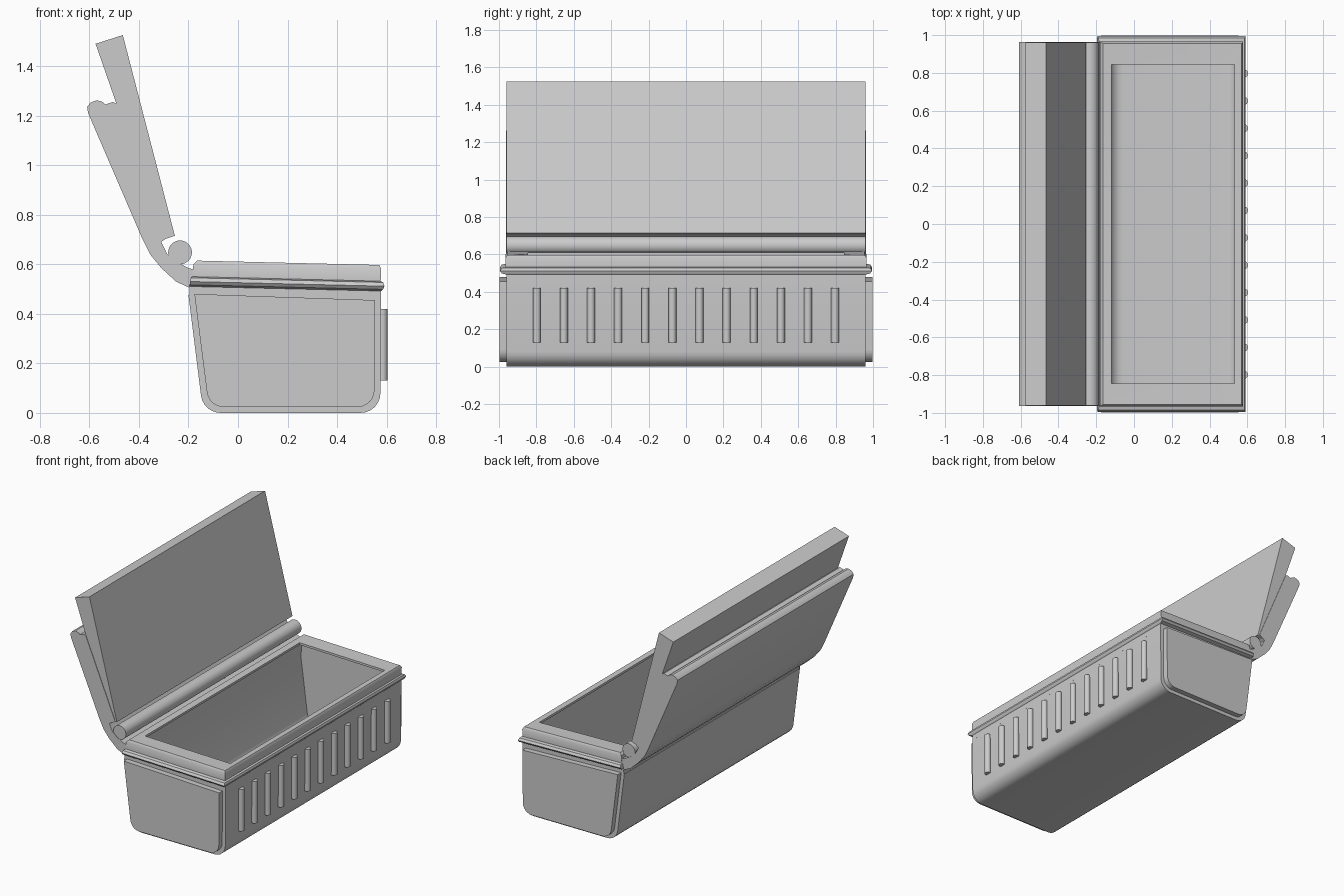
import bpy, bmesh, math

cube = bpy.data.objects.get("Cube")
if cube:
    bpy.data.objects.remove(cube, do_unlink=True)

grey = bpy.data.materials.new("plain_grey")
grey.use_nodes = True
grey.diffuse_color = (0.6, 0.6, 0.6, 1)
grey.node_tree.nodes["Principled BSDF"].inputs["Base Color"].default_value = (0.6, 0.6, 0.6, 1)


def finish(name, bm):
    bmesh.ops.recalc_face_normals(bm, faces=bm.faces)
    mesh = bpy.data.meshes.new(name)
    bm.to_mesh(mesh)
    bm.free()
    obj = bpy.data.objects.new(name, mesh)
    bpy.context.collection.objects.link(obj)
    mesh.materials.append(grey)
    bpy.ops.object.select_all(action='DESELECT')
    obj.select_set(True)
    bpy.context.view_layer.objects.active = obj
    bpy.ops.object.shade_smooth_by_angle(angle=math.radians(35))


def loft(name, loops, closed=False):
    """Skin a series of equal-length point loops, capped or joined end to end."""
    bm = bmesh.new()
    rings = [[bm.verts.new(p) for p in loop] for loop in loops]
    pairs = list(zip(rings, rings[1:]))
    if closed:
        pairs.append((rings[-1], rings[0]))
    else:
        bm.faces.new(rings[0])
        bm.faces.new(rings[-1])
    for a, b in pairs:
        for i in range(len(a)):
            j = (i + 1) % len(a)
            bm.faces.new((a[i], a[j], b[j], b[i]))
    finish(name, bm)


def prism(name, profile, y0, y1):
    loft(name, [[(x, y, z) for x, z in profile] for y in (y0, y1)])


def tub_profile(inset, top_left, top_right):
    """Tapered tub section with rounded lower corners."""
    pts = [(-0.2 + inset, top_left)]
    r = 0.08 - inset * 0.5
    for cx, start, end in ((-0.15 + inset + r, 188, 270), (0.575 - inset - r, 270, 360)):
        for i in range(7):
            a = math.radians(start + (end - start) * i / 6)
            pts.append((cx + r * math.cos(a), inset + r + r * math.sin(a)))
    pts.append((0.578 - inset, top_right))
    return pts


# Hollow tub: a thin U-shaped shell closed by an end wall at each side
outer = tub_profile(0, 0.475, 0.465)
inner = tub_profile(0.022, 0.475, 0.465)
prism("tub_shell", outer + inner[::-1], -0.96, 0.96)
for side, name in ((-1, "front"), (1, "back")):
    prism(name + "_end_wall", outer, side * 0.94, side * 0.96)
    # Raised panel on the end
    prism(name + "_end_panel", tub_profile(0.024, 0.48, 0.455), side * 0.95, side * 0.997)

# Rim ring with a half-round bead and an inward lip: (left x, right x, half depth, z)
sections = [
    (-0.197, 0.578, 0.96, 0.455), (-0.195, 0.578, 0.96, 0.51),
    (-0.195, 0.586, 0.985, 0.517), (-0.193, 0.591, 0.995, 0.53),
    (-0.19, 0.586, 0.985, 0.545), (-0.185, 0.576, 0.965, 0.55),
    (-0.18, 0.578, 0.965, 0.60), (-0.165, 0.57, 0.955, 0.615),
    (-0.12, 0.532, 0.845, 0.612), (-0.12, 0.532, 0.845, 0.597),
    (-0.165, 0.55, 0.94, 0.585), (-0.178, 0.555, 0.94, 0.455),
]


def tilt(x, z):
    return z - 0.018 * (x + 0.18) / 0.75 if z > 0.5 else z


loft("rim", [[(x, y, tilt(x, z)) for x, y in ((a, -d), (b, -d), (b, d), (a, d))]
             for a, b, d, z in sections], closed=True)

# Curved hinge strip running up into the lower lid flap
prism("lid_flap", [
    (-0.185, 0.50), (-0.25, 0.53), (-0.31, 0.585), (-0.355, 0.64), (-0.385, 0.70),
    (-0.605, 1.21), (-0.609, 1.235), (-0.595, 1.253), (-0.57, 1.262), (-0.545, 1.255),
    (-0.535, 1.245), (-0.505, 1.255), (-0.49, 1.248), (-0.268, 0.72), (-0.31, 0.69),
    (-0.285, 0.64), (-0.25, 0.61), (-0.2, 0.585), (-0.17, 0.575)], -0.963, 0.963)

# Wedge-shaped upper lid panel
prism("lid_panel", [(-0.575, 1.49), (-0.465, 1.525), (-0.255, 0.715), (-0.30, 0.70)],
      -0.96, 0.96)


def circle(cx, cy, r, n):
    return [(cx + r * math.cos(math.tau * i / n), cy + r * math.sin(math.tau * i / n))
            for i in range(n)]


# Hinge rod
prism("hinge_rod", circle(-0.234, 0.648, 0.048, 32), -0.96, 0.96)

# Row of upright half-round ribs
for k in range(12):
    ring = circle(0.583, -0.798 + k * 0.145, 0.021, 16)
    loft(f"rib_{k + 1}", [[(x, y, z) for x, y in ring] for z in (0.13, 0.42)])
